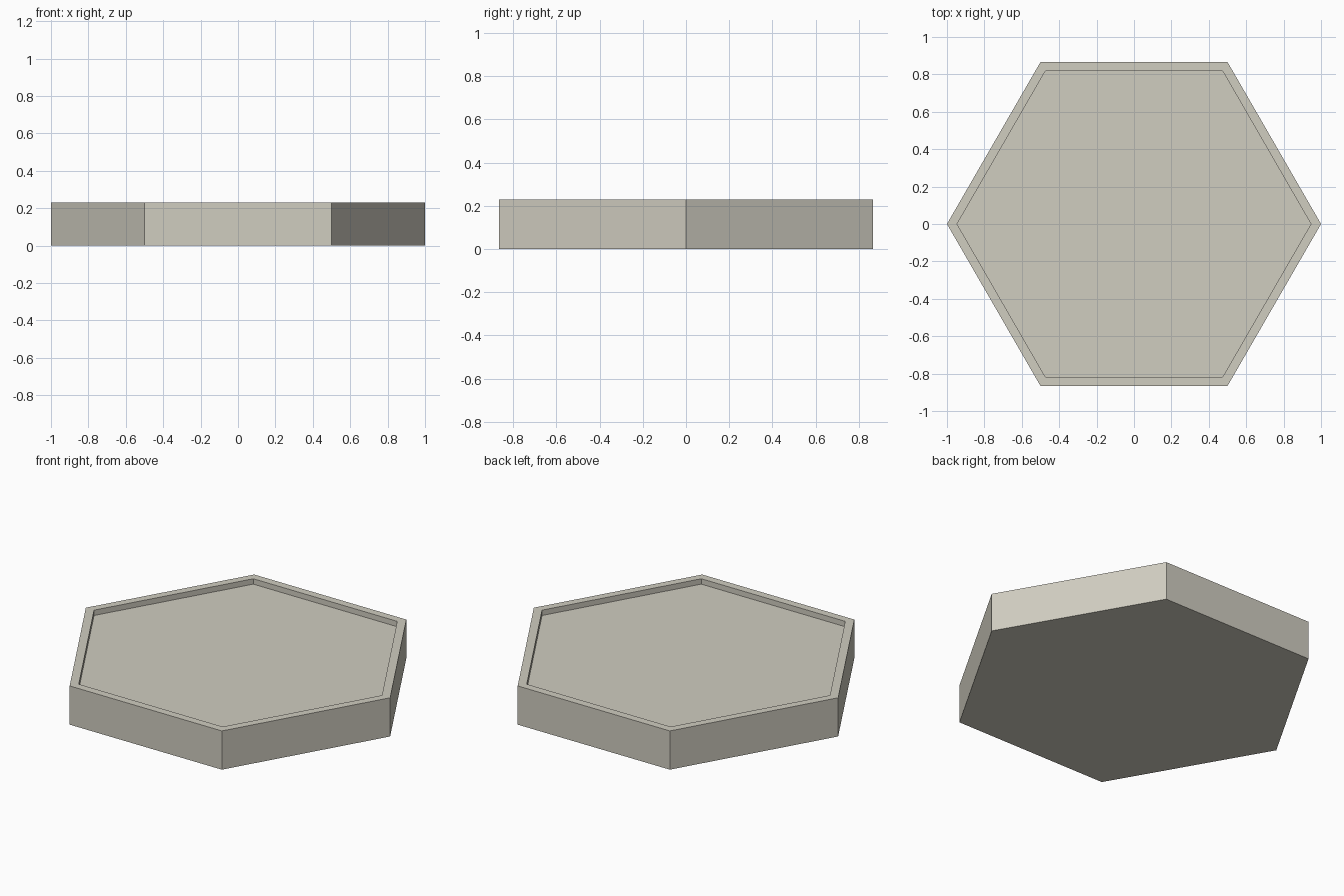
import bpy, bmesh, math

if "Cube" in bpy.data.objects:
    bpy.data.objects.remove(bpy.data.objects["Cube"])

HEIGHT, DEPTH = 0.23, 0.032
OUTER, INNER = 1.0, 0.946

stone = bpy.data.materials.new("pale_stone")
stone.diffuse_color = (0.63, 0.61, 0.53, 1)
stone.use_nodes = True
stone.node_tree.nodes["Principled BSDF"].inputs["Base Color"].default_value = stone.diffuse_color


def ring(bm, radius, z):
    return [bm.verts.new((radius * math.cos(i * math.pi / 3),
                          radius * math.sin(i * math.pi / 3), z)) for i in range(6)]


# Hexagonal tray: outer wall, flat rim, short inner wall and sunken floor
bm = bmesh.new()
loops = [ring(bm, r, z) for r, z in ((OUTER, 0), (OUTER, HEIGHT),
                                     (INNER, HEIGHT), (INNER, HEIGHT - DEPTH))]
for a, b in zip(loops, loops[1:]):
    for i in range(6):
        j = (i + 1) % 6
        bm.faces.new((a[i], a[j], b[j], b[i]))
bm.faces.new(loops[0][::-1])   # underside
bm.faces.new(loops[-1])        # sunken floor
bmesh.ops.recalc_face_normals(bm, faces=bm.faces)

mesh = bpy.data.meshes.new("hexagonal_tile")
bm.to_mesh(mesh)
bm.free()
mesh.materials.append(stone)
tile = bpy.data.objects.new("hexagonal_tile", mesh)
bpy.context.collection.objects.link(tile)
